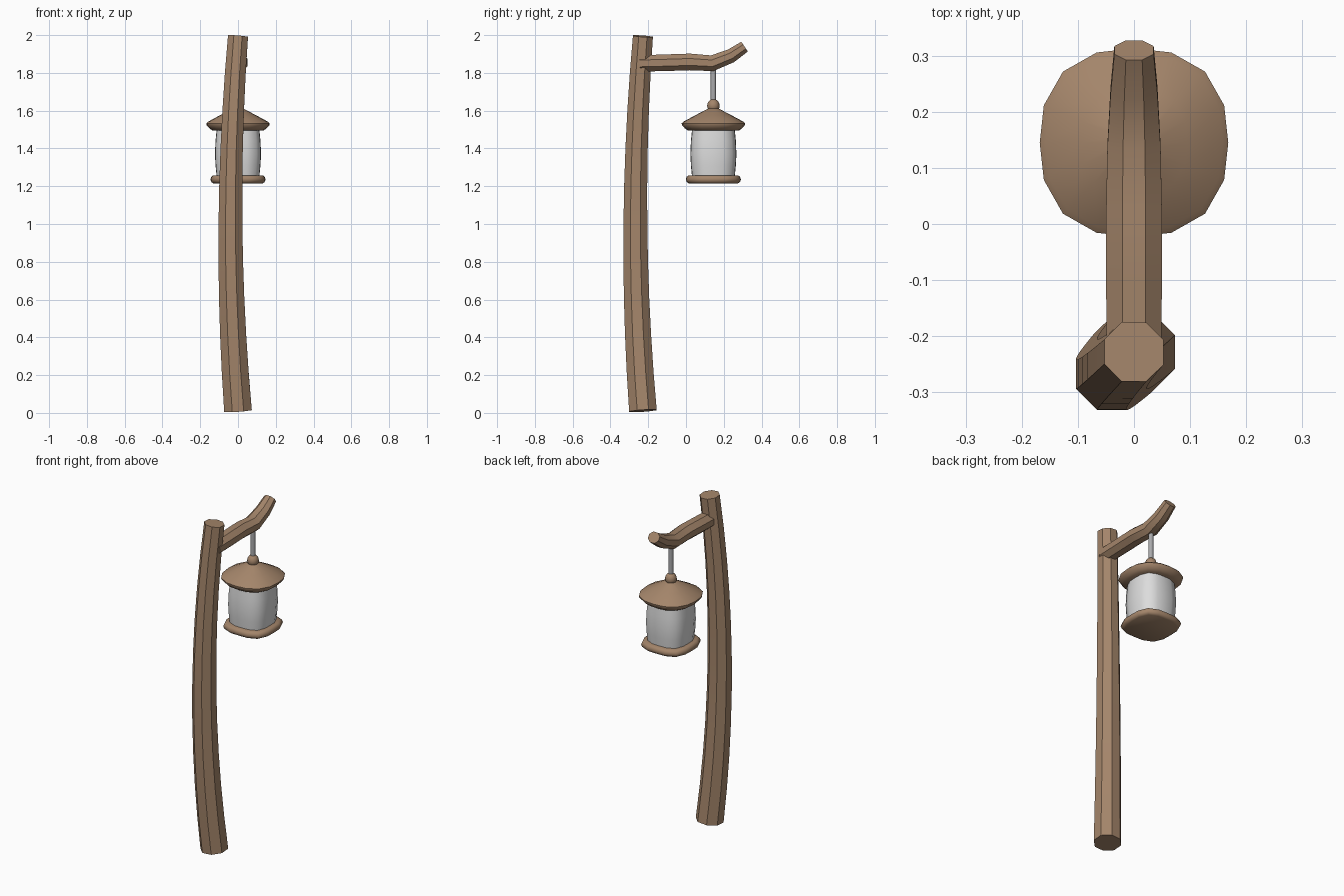
import bpy, bmesh, math
from mathutils import Vector

cube = bpy.data.objects.get("Cube")
if cube:
    bpy.data.objects.remove(cube, do_unlink=True)


def material(name, rgb):
    m = bpy.data.materials.new(name)
    m.use_nodes = True
    m.diffuse_color = (*rgb, 1)
    m.node_tree.nodes["Principled BSDF"].inputs["Base Color"].default_value = (*rgb, 1)
    return m


wood = material("brown wood", (0.37, 0.235, 0.145))
glass = material("frosted white", (0.72, 0.72, 0.72))
metal = material("grey metal", (0.40, 0.40, 0.41))

LANTERN_Y = 0.145


def skin(name, rings, mat, angle=35):
    """Join equal rings of points into a capped, smooth shaded solid."""
    bm = bmesh.new()
    loops = [[bm.verts.new(p) for p in ring] for ring in rings]
    n = len(loops[0])
    for a, b in zip(loops, loops[1:]):
        for i in range(n):
            j = (i + 1) % n
            bm.faces.new((a[i], a[j], b[j], b[i]))
    bm.faces.new(loops[0][::-1])
    bm.faces.new(loops[-1])
    bmesh.ops.recalc_face_normals(bm, faces=bm.faces)
    mesh = bpy.data.meshes.new(name)
    bm.to_mesh(mesh)
    bm.free()
    mesh.materials.append(mat)
    ob = bpy.data.objects.new(name, mesh)
    bpy.context.collection.objects.link(ob)
    bpy.ops.object.select_all(action='DESELECT')
    ob.select_set(True)
    bpy.context.view_layer.objects.active = ob
    bpy.ops.object.shade_smooth_by_angle(angle=math.radians(angle))
    return ob


def branch(name, path, radii, mat, widen=1.0):
    """Eight-sided tapering limb along a path; radii are measured to the flats."""
    rings = []
    for k, (p, r) in enumerate(zip(path, radii)):
        t = (path[min(k + 1, len(path) - 1)] - path[max(k - 1, 0)]).normalized()
        u = (Vector((1, 0, 0)) - t * t.x).normalized()
        v = t.cross(u)
        r /= math.cos(math.pi / 8)
        angles = [math.pi / 8 + i * math.pi / 4 for i in range(8)]
        rings.append([p + u * r * widen * math.cos(a) + v * r * math.sin(a) for a in angles])
    return skin(name, rings, mat)


def rounded_square(name, profile, power, mat, angle=35, sides=16):
    """Stack of rounded-square sections (half width, height) on the lantern axis."""
    rings = []
    for r, z in profile:
        ring = []
        for i in range(sides):
            a = i * math.tau / sides
            c, s = math.cos(a), math.sin(a)
            d = r / (abs(c) ** power + abs(s) ** power) ** (1 / power)
            ring.append(Vector((d * c, LANTERN_Y + d * s, z)))
        rings.append(ring)
    return skin(name, rings, mat, angle)


# Bowed, tapering post
STEPS = 10
post_path, post_radii = [], []
for k in range(STEPS + 1):
    t = k / STEPS
    bow = -0.04 * 4 * t * (1 - t)
    post_path.append(Vector((bow, bow - 0.228, 0.011 + 1.983 * t)))
    post_radii.append(0.073 - 0.02 * t)
branch("post", post_path, post_radii, wood)

# Crooked arm
arm = [(-0.245, 1.85, 0.043), (-0.1, 1.854, 0.044), (0.02, 1.858, 0.044),
       (0.138, 1.851, 0.042), (0.238, 1.89, 0.037), (0.31, 1.939, 0.031)]
branch("arm", [Vector((0, y, z)) for y, z, r in arm], [r for y, z, r in arm], wood, 1.13)

# Hanging rod and knob
rounded_square("hanging_rod", [(0.014, 1.64), (0.014, 1.84)], 2, metal, sides=12)
knob = [(max(0.033 * math.sin(a), 0.002), 1.626 - 0.036 * math.cos(a))
        for a in (k * math.pi / 8 for k in range(9))]
rounded_square("knob", knob, 2, wood, 60, 12)

# Lantern roof, shade and base tray
rounded_square("roof", [(0.01, 1.618), (0.03, 1.61), (0.095, 1.576), (0.158, 1.542), (0.168, 1.533),
                        (0.167, 1.524), (0.15, 1.505), (0.135, 1.495)], 2.45, wood, 40)
rounded_square("lantern_shade", [(0.113, 1.25), (0.119, 1.31), (0.122, 1.37),
                                 (0.119, 1.44), (0.113, 1.5)], 3.3, glass, 50)
rounded_square("base_tray", [(0.13, 1.215), (0.141, 1.222), (0.146, 1.236),
                             (0.141, 1.251), (0.13, 1.258)], 3.3, wood, 50)
